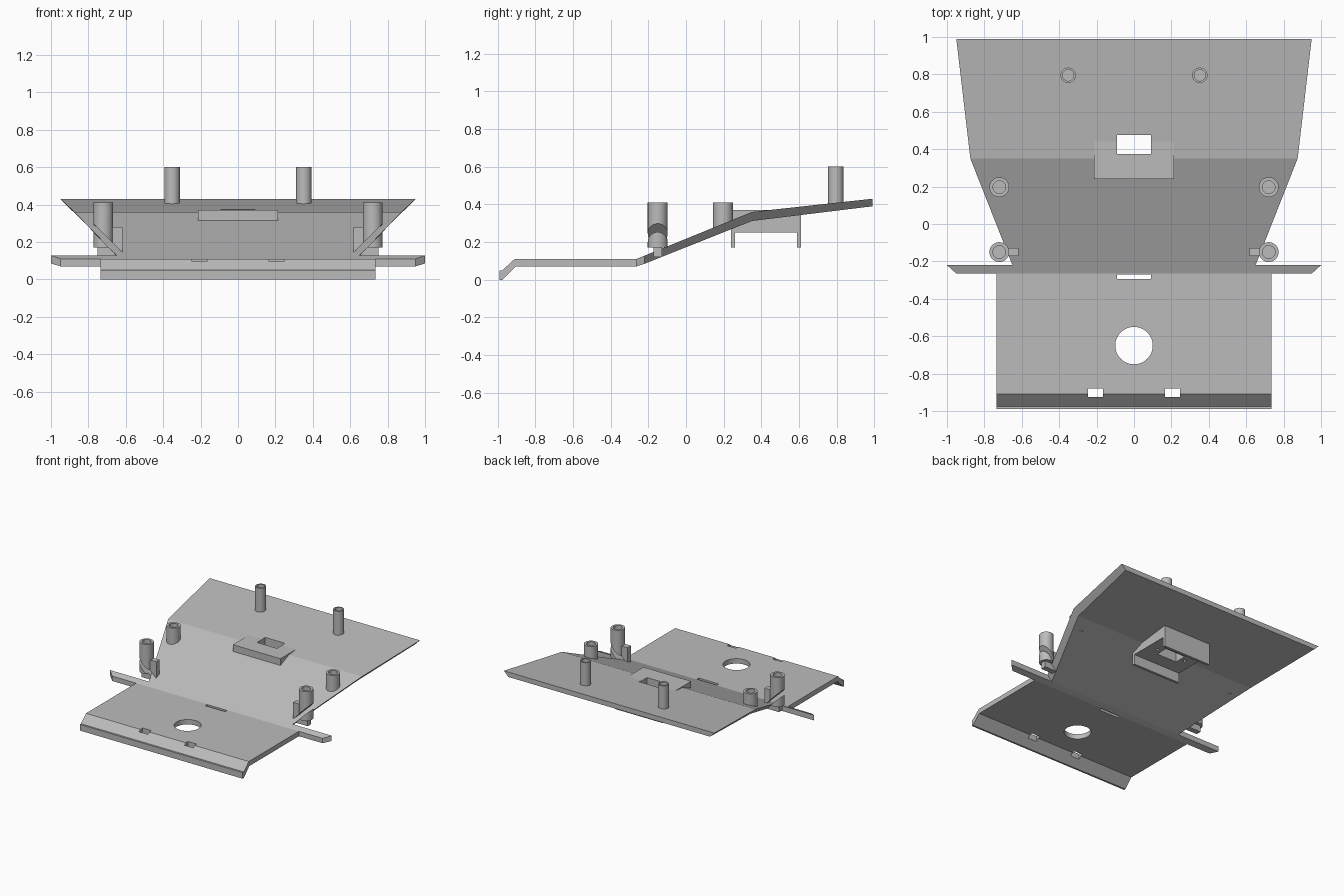
import bpy, bmesh, math
from mathutils import Matrix, Vector

cube = bpy.data.objects.get("Cube")
if cube:
    bpy.data.objects.remove(cube)

grey = bpy.data.materials.new("plain grey")
grey.use_nodes = True
grey.diffuse_color = (0.5, 0.5, 0.5, 1)
grey.node_tree.nodes["Principled BSDF"].inputs["Base Color"].default_value = (0.5, 0.5, 0.5, 1)


def add(name, bm):
    bmesh.ops.recalc_face_normals(bm, faces=bm.faces)
    mesh = bpy.data.meshes.new(name)
    bm.to_mesh(mesh)
    bm.free()
    mesh.materials.append(grey)
    ob = bpy.data.objects.new(name, mesh)
    bpy.context.collection.objects.link(ob)
    return ob


def box(name, lo, hi, turn=0):
    lo, hi = Vector(lo), Vector(hi)
    bm = bmesh.new()
    bmesh.ops.create_cube(bm, size=1, matrix=Matrix.Translation((lo + hi) / 2)
                          @ Matrix.Rotation(turn, 4, 'Y')
                          @ Matrix.Diagonal((*(hi - lo), 1)))
    return add(name, bm)


def cylinder(name, x, y, z0, z1, r, sides=40):
    bm = bmesh.new()
    bmesh.ops.create_cone(bm, cap_ends=True, segments=sides, radius1=r, radius2=r,
                          depth=z1 - z0, matrix=Matrix.Translation((x, y, (z0 + z1) / 2)))
    return add(name, bm)


def loft(name, sections):
    """Each section: top y, top z, top half width, bottom y, bottom z, bottom half width."""
    bm = bmesh.new()
    rings = [[bm.verts.new(p) for p in ((-wt, yt, zt), (wt, yt, zt), (wb, yb, zb), (-wb, yb, zb))]
             for yt, zt, wt, yb, zb, wb in sections]
    for a, b in zip(rings, rings[1:]):
        for i in range(4):
            j = (i + 1) % 4
            bm.faces.new((a[i], a[j], b[j], b[i]))
    bm.faces.new(rings[0])
    bm.faces.new(rings[-1])
    return add(name, bm)


def cut(ob, cutters):
    for c in cutters:
        c.hide_render = True
        mod = ob.modifiers.new("cut", 'BOOLEAN')
        mod.operation = 'DIFFERENCE'
        mod.solver = 'EXACT'
        mod.object = c
    bpy.context.view_layer.update()
    graph = bpy.context.evaluated_depsgraph_get()
    mesh = bpy.data.meshes.new_from_object(ob.evaluated_get(graph))
    ob.modifiers.clear()
    ob.data = mesh
    for c in cutters:
        bpy.data.objects.remove(c)


def smooth(ob):
    bpy.ops.object.select_all(action='DESELECT')
    ob.select_set(True)
    bpy.context.view_layer.objects.active = ob
    bpy.ops.object.shade_smooth_by_angle(angle=math.radians(30))


# Front apron with folded lip, round hole and slots
w = 0.735
apron = loft("front_apron", [(-.99, .05, w, -.99, 0, w), (-.975, .05, w, -.975, 0, w),
                             (-.91, .11, w, -.905, .07, w), (-.265, .11, w, -.265, .07, w)])
cut(apron, [cylinder("hole_cutter", 0, -.65, 0, .2, .1, 64),
            box("slot_cutter", (-.09, -.295, 0), (.09, -.27, .2))]
    + [box("notch_cutter", (s * .205 - .04, -.925, .03), (s * .205 + .04, -.88, .2)) for s in (-1, 1)])
smooth(apron)

# Cross strip with the side tabs
loft("side_tabs", [(-.265, .11, .95, -.265, .07, .95), (-.22, .128, 1, -.22, .085, 1)])

# Rising rear plate with undercut sides
rear = loft("rear_plate", [(-.22, .128, .65, -.22, .085, .61), (.35, .36, .875, .35, .312, .83),
                           (.99, .43, .95, .99, .39, .91)])
cut(rear, [box("window_cutter", (-.09, .375, .2), (.09, .475, .5))])

# Switch housing: block through the plate, with two walls below
housing = box("housing", (-.215, .24, .25), (.215, .61, .37))
cut(housing, [box("window_cutter", (-.09, .375, .2), (.09, .475, .5))]
    + [cylinder("screw_cutter", s * .13, .425, .2, .29, .012, 16) for s in (-1, 1)])
for name, y in (("front", .24), ("back", .59)):
    box("housing_wall_" + name, (-.215, y, .17), (.215, y + .02, .26))


# Hollow posts, and the slotted posts beside the plate
def post(name, x, y, z0, z1, r, inner, depth):
    ob = cylinder(name, x, y, z0, z1, r)
    cut(ob, [cylinder("bore_cutter", x, y, z1 - depth, z1 + .1, inner)])
    return ob


def slab(s):
    c = Vector((s * .7, -.15, .2025))
    half = Vector((.3, .15, .016))
    return box("slab_cutter", c - half, c + half, -s * math.pi / 4)


for s, side in ((1, "left"), (-1, "right")):
    smooth(post("rear_post_" + side, s * .352, .795, .395, .6, .041, .03, .18))
    smooth(post("short_post_" + side, s * .72, .197, .27, .41, .053, .034, .09))
    tall = post("slotted_post_" + side, s * .72, -.15, .17, .41, .053, .034, .09)
    cut(tall, [slab(s)])
    smooth(tall)
    xs = sorted((s * .617, s * .75))
    bracket = box("post_bracket_" + side, (xs[0], -.172, .12), (xs[1], -.128, .28))
    cut(bracket, [slab(s)])
